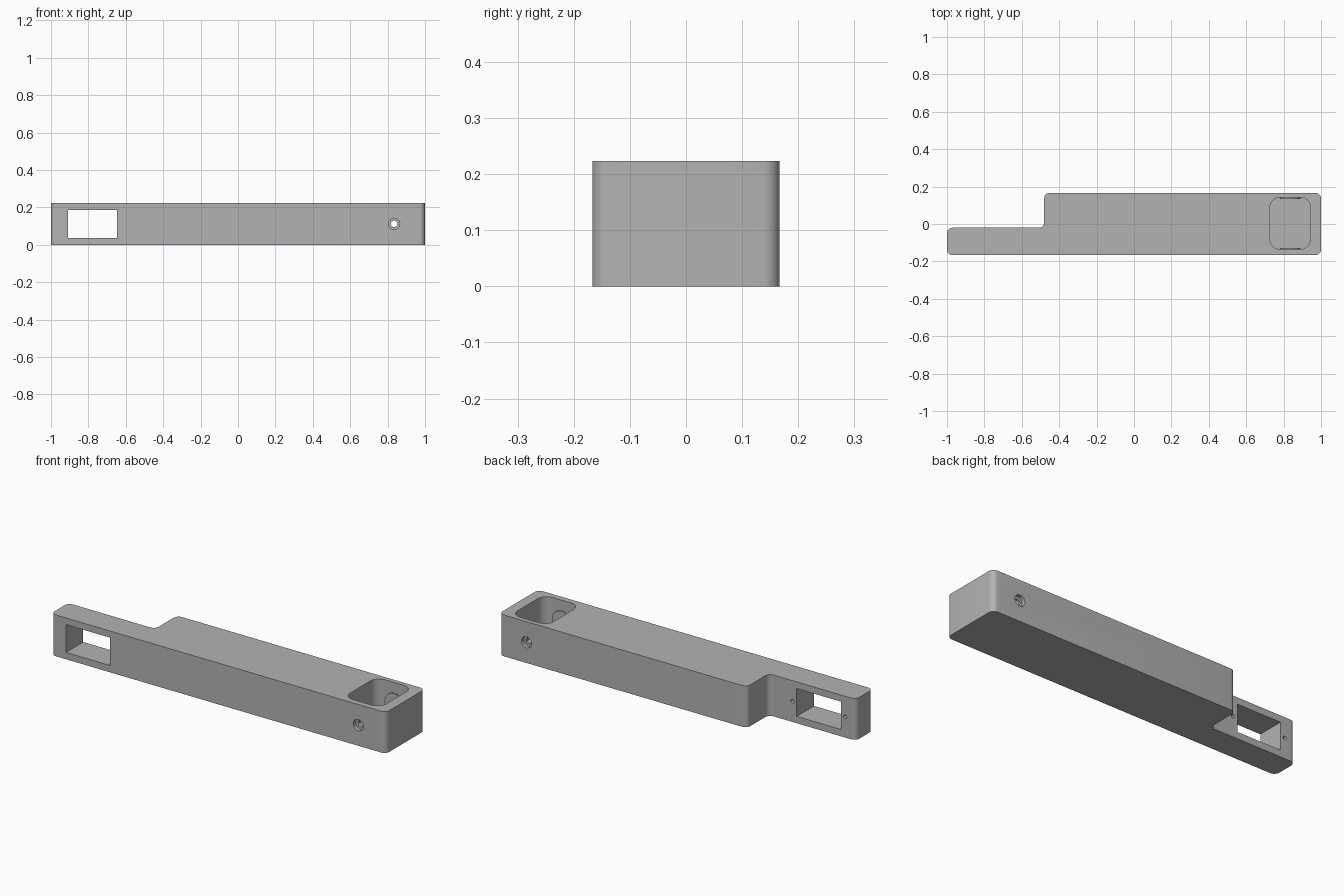
import bpy, bmesh, math
from mathutils import Vector, Matrix

if "Cube" in bpy.data.objects:
    bpy.data.objects.remove(bpy.data.objects["Cube"])

grey = bpy.data.materials.new("plain grey")
grey.diffuse_color = (0.45, 0.45, 0.45, 1)
grey.use_nodes = True
grey.node_tree.nodes["Principled BSDF"].inputs["Base Color"].default_value = grey.diffuse_color

H = 0.223          # body height
HOLE_X, MID_Z = 0.835, 0.112


def rounded(points, radius, steps=8):
    """Outline with every corner (convex or concave) replaced by a fillet."""
    out = []
    n = len(points)
    for i in range(n):
        p = Vector(points[i])
        a = (Vector(points[i - 1]) - p).normalized()
        b = (Vector(points[(i + 1) % n]) - p).normalized()
        # right-angle corners only: the arc centre lies along both edges
        c = p + (a + b) * radius
        for k in range(steps + 1):
            t = math.pi / 2 * k / steps
            out.append(c - b * radius * math.cos(t) - a * radius * math.sin(t))
    return out


def finish(bm, name):
    bmesh.ops.recalc_face_normals(bm, faces=bm.faces)
    mesh = bpy.data.meshes.new(name)
    bm.to_mesh(mesh)
    bm.free()
    mesh.materials.append(grey)
    obj = bpy.data.objects.new(name, mesh)
    bpy.context.collection.objects.link(obj)
    return obj


def prism(name, outline, z0, z1):
    bm = bmesh.new()
    face = bm.faces.new([bm.verts.new((p.x, p.y, z0)) for p in outline])
    top = bmesh.ops.extrude_face_region(bm, geom=[face])["geom"]
    bmesh.ops.translate(bm, vec=(0, 0, z1 - z0),
                        verts=[v for v in top if isinstance(v, bmesh.types.BMVert)])
    return finish(bm, name)


def box(name, lo, hi):
    lo, hi = Vector(lo), Vector(hi)
    bm = bmesh.new()
    bmesh.ops.create_cube(bm, size=1, matrix=Matrix.Translation((lo + hi) / 2)
                          @ Matrix.Diagonal((*(hi - lo), 1)))
    return finish(bm, name)


def cylinder_y(name, x, z, r, y0, y1, sides=32):
    bm = bmesh.new()
    bmesh.ops.create_cone(bm, cap_ends=True, segments=sides, radius1=r, radius2=r,
                          depth=y1 - y0, matrix=Matrix.Translation((x, (y0 + y1) / 2, z))
                          @ Matrix.Rotation(math.pi / 2, 4, 'X'))
    return finish(bm, name)


def boolean(target, tool, operation):
    mod = target.modifiers.new(tool.name, 'BOOLEAN')
    mod.operation, mod.solver, mod.object = operation, 'EXACT', tool
    bpy.context.view_layer.objects.active = target
    bpy.ops.object.modifier_apply(modifier=mod.name)
    bpy.data.objects.remove(tool)


# Stepped bar with filleted vertical edges
body = prism("body", rounded([(-1, -0.167), (1, -0.167), (1, 0.167), (-0.48, 0.167),
                              (-0.48, -0.02), (-1, -0.02)], 0.03), 0, H)

# Open pocket near the wide end
pocket = prism("pocket", rounded([(0.727, -0.135), (0.943, -0.135), (0.943, 0.142),
                                  (0.727, 0.142)], 0.053), 0.03, H + 0.1)
boolean(body, pocket, 'DIFFERENCE')

# Round bosses on the pocket walls, then stepped cross holes
for y0, y1 in ((-0.15, -0.128), (0.135, 0.155)):
    boolean(body, cylinder_y("boss", HOLE_X, MID_Z, 0.055, y0, y1), 'UNION')
boolean(body, cylinder_y("cross_hole", HOLE_X, MID_Z, 0.017, -0.3, 0.3), 'DIFFERENCE')
for y0, y1 in ((-0.3, -0.147), (0.147, 0.3)):
    boolean(body, cylinder_y("counterbore", HOLE_X, MID_Z, 0.03, y0, y1), 'DIFFERENCE')

# Rectangular window through the narrow arm
boolean(body, box("window", (-0.91, -0.3, 0.037), (-0.647, 0.1, 0.187)), 'DIFFERENCE')

# Blind screw holes beside the window, on the rear face
for x in (-0.936, -0.621):
    boolean(body, cylinder_y("screw_hole", x, MID_Z, 0.01, -0.09, 0.05, 16), 'DIFFERENCE')

body.select_set(True)
bpy.context.view_layer.objects.active = body
bpy.ops.object.shade_smooth_by_angle(angle=math.radians(30))
